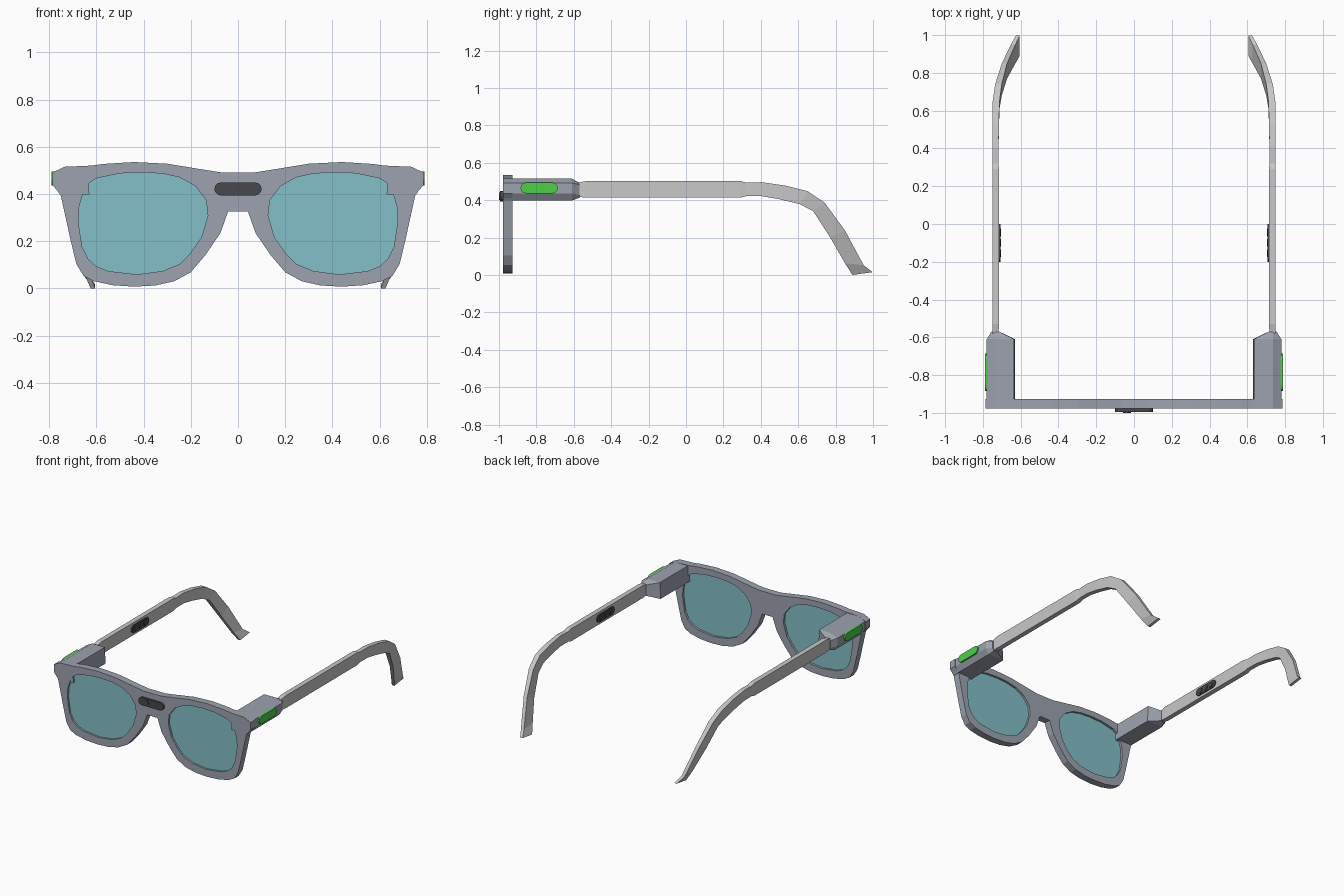
import bpy, bmesh, math
from mathutils import Matrix

if "Cube" in bpy.data.objects:
    bpy.data.objects.remove(bpy.data.objects["Cube"])


def material(name, r, g, b):
    m = bpy.data.materials.new(name)
    m.diffuse_color = (r, g, b, 1)
    m.use_nodes = True
    m.node_tree.nodes["Principled BSDF"].inputs["Base Color"].default_value = m.diffuse_color
    return m


FRAME = material("slate grey", 0.34, 0.365, 0.43)
ARM = material("light grey", 0.58, 0.58, 0.58)
LENS = material("teal", 0.23, 0.53, 0.59)
GREEN = material("bright green", 0.075, 0.62, 0.065)
DARK = material("charcoal", 0.065, 0.065, 0.075)

# maps of (a, b, depth) to world space: facing front, or facing sideways
FACE_Y = Matrix(((1, 0, 0, 0), (0, 0, 1, 0), (0, 1, 0, 0), (0, 0, 0, 1)))
FACE_X = Matrix(((0, 0, 1, 0), (1, 0, 0, 0), (0, 1, 0, 0), (0, 0, 0, 1)))


def add_object(name, mesh, mat):
    ob = bpy.data.objects.new(name, mesh)
    mesh.materials.clear()
    mesh.materials.append(mat)
    bpy.context.collection.objects.link(ob)
    return ob


def plate(name, outlines, lo, hi, facing, mat):
    """Extrude closed outlines (inner ones become holes) between two depths."""
    cu = bpy.data.curves.new(name, 'CURVE')
    cu.dimensions = '2D'
    cu.fill_mode = 'BOTH'
    cu.extrude = abs(hi - lo) / 2
    for pts in outlines:
        sp = cu.splines.new('POLY')
        sp.points.add(len(pts) - 1)
        for p, (a, b) in zip(sp.points, pts):
            p.co = (a, b, 0, 1)
        sp.use_cyclic_u = True
    tmp = bpy.data.objects.new("outline", cu)
    bpy.context.collection.objects.link(tmp)
    bpy.context.view_layer.update()
    deps = bpy.context.evaluated_depsgraph_get()
    me = bpy.data.meshes.new_from_object(tmp.evaluated_get(deps))
    bpy.data.objects.remove(tmp)
    bm = bmesh.new()
    bm.from_mesh(me)
    bm.transform(facing @ Matrix.Translation((0, 0, (lo + hi) / 2)))
    bmesh.ops.remove_doubles(bm, verts=bm.verts, dist=1e-5)
    bmesh.ops.recalc_face_normals(bm, faces=bm.faces)
    for f in bm.faces:
        f.smooth = False
    bm.to_mesh(me)
    bm.free()
    return add_object(name, me, mat)


def loft(name, rings, mat):
    """Skin a row of equal-sized rings and cap both ends."""
    bm = bmesh.new()
    rows = [[bm.verts.new(p) for p in r] for r in rings]
    n = len(rows[0])
    for r0, r1 in zip(rows, rows[1:]):
        for i in range(n):
            j = (i + 1) % n
            bm.faces.new((r0[i], r0[j], r1[j], r1[i]))
    bm.faces.new(rows[0])
    bm.faces.new(rows[-1])
    bmesh.ops.recalc_face_normals(bm, faces=bm.faces)
    me = bpy.data.meshes.new(name)
    bm.to_mesh(me)
    bm.free()
    return add_object(name, me, mat)


def capsule(ca, cb, length, height, steps=6):
    r, d = height / 2, (length - height) / 2
    pts = []
    for side, start in ((1, -90), (-1, 90)):
        for i in range(steps + 1):
            t = math.radians(start + 180 * i / steps)
            pts.append((ca + side * d + r * math.cos(t), cb + r * math.sin(t)))
    return pts


def circle(ca, cb, r, n=12):
    return [(ca + r * math.cos(math.tau * i / n), cb + r * math.sin(math.tau * i / n))
            for i in range(n)]


def mirrored(pts):
    return [(-x, z) for x, z in pts]


# front frame with two lens openings
half = [(0.07, 0.503), (0.19, 0.522), (0.30, 0.54), (0.44, 0.547), (0.57, 0.539),
        (0.62, 0.532), (0.735, 0.527), (0.785, 0.503), (0.785, 0.448), (0.752, 0.41),
        (0.708, 0.21), (0.685, 0.115), (0.655, 0.065), (0.61, 0.042), (0.53, 0.025),
        (0.44, 0.019), (0.35, 0.024), (0.27, 0.042), (0.20, 0.08), (0.14, 0.15),
        (0.075, 0.245), (0.055, 0.30), (0.042, 0.338)]
opening = [(0.404, 0.503), (0.32, 0.498), (0.247, 0.482), (0.18, 0.444), (0.135, 0.385),
           (0.128, 0.32), (0.155, 0.228), (0.205, 0.157), (0.247, 0.115), (0.32, 0.085),
           (0.43, 0.071), (0.55, 0.085), (0.60, 0.105), (0.635, 0.137), (0.66, 0.186),
           (0.676, 0.29), (0.674, 0.355), (0.653, 0.427), (0.635, 0.455), (0.60, 0.478),
           (0.50, 0.499)]
plate("front_frame", [half + mirrored(half)[::-1], opening, mirrored(opening)],
      -0.978, -0.927, FACE_Y, FRAME)

# camera bar on the bridge
plate("bridge_bar", [capsule(0, 0.433, 0.20, 0.055)], -0.994, -0.975, FACE_Y, DARK)
plate("bridge_camera", [circle(-0.036, 0.433, 0.021)], -1.0, -0.99, FACE_Y, DARK)

# hinge housing section, and its tapered end, as (x, z)
housing = [(0.635, 0.527), (0.735, 0.527), (0.78, 0.503), (0.78, 0.448),
           (0.755, 0.41), (0.63, 0.41)]
taper = [(0.712, 0.505), (0.735, 0.505), (0.755, 0.495), (0.755, 0.44),
         (0.745, 0.425), (0.712, 0.425)]

# arm stations: top y, top z, bottom y, bottom z, outer x, inner x
stations = [(-0.58, 0.505, -0.58, 0.43, 0.748, 0.717),
            (-0.53, 0.515, -0.53, 0.425, 0.75, 0.715),
            (0.29, 0.515, 0.29, 0.425, 0.75, 0.715),
            (0.32, 0.506, 0.32, 0.433, 0.748, 0.717),
            (0.405, 0.508, 0.405, 0.433, 0.75, 0.717),
            (0.53, 0.49, 0.50, 0.417, 0.75, 0.715),
            (0.65, 0.46, 0.61, 0.39, 0.748, 0.712),
            (0.74, 0.40, 0.68, 0.353, 0.735, 0.70),
            (0.85, 0.25, 0.77, 0.214, 0.70, 0.672),
            (0.95, 0.064, 0.85, 0.075, 0.652, 0.628),
            (0.998, 0.027, 0.89, 0.012, 0.625, 0.605)]

for s, side in ((1, "right"), (-1, "left")):
    lens = opening if s > 0 else mirrored(opening)
    plate(side + "_lens", [lens], -0.965, -0.943, FACE_Y, LENS)
    loft(side + "_hinge_housing",
         [[(s * x, y, z) for x, z in prof]
          for y, prof in ((-0.976, housing), (-0.61, housing), (-0.57, taper))], FRAME)
    loft(side + "_arm",
         [[(s * xo, ty, tz), (s * xi, ty, tz), (s * xi, by, bz), (s * xo, by, bz)]
          for ty, tz, by, bz, xo, xi in stations], ARM)
    # green button outside the housing
    plate(side + "_button", [capsule(-0.785, 0.477, 0.20, 0.058)],
          s * 0.772, s * 0.79, FACE_X, GREEN)
    # sensor pad with raised dots inside the arm
    plate(side + "_pad", [capsule(-0.10, 0.47, 0.20, 0.056)],
          s * 0.708, s * 0.718, FACE_X, DARK)
    for k in (-1, 0, 1):
        plate(side + "_pad_dot", [circle(-0.10 + 0.055 * k, 0.47, 0.02)],
              s * 0.703, s * 0.71, FACE_X, DARK)

# rest the arm tips on the ground
bpy.context.view_layer.update()
low = min((o.matrix_world @ v.co).z for o in bpy.data.objects for v in o.data.vertices)
for o in bpy.data.objects:
    o.location.z -= low
